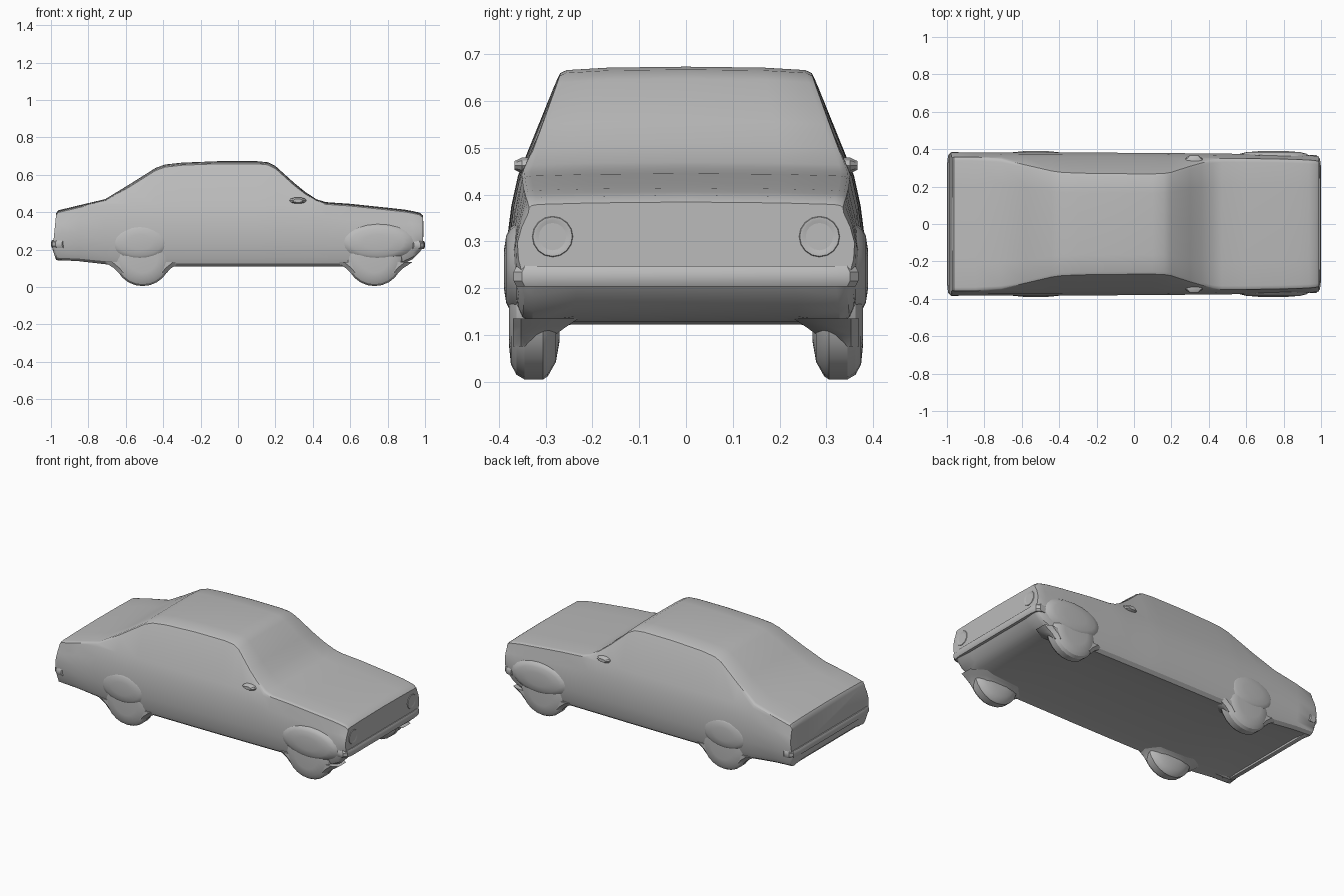
import bpy, bmesh, math
from mathutils import Vector

if "Cube" in bpy.data.objects:
    bpy.data.objects.remove(bpy.data.objects["Cube"])

grey = bpy.data.materials.new("plain grey")
grey.use_nodes = True
grey.diffuse_color = (0.5, 0.5, 0.5, 1)
shader = next(n for n in grey.node_tree.nodes if n.type == "BSDF_PRINCIPLED")
shader.inputs["Base Color"].default_value = grey.diffuse_color
shader.inputs["Roughness"].default_value = 0.7

SIDES = ((1, "back"), (-1, "front"))


def finish(name, bm, angle=30):
    bmesh.ops.recalc_face_normals(bm, faces=bm.faces)
    mesh = bpy.data.meshes.new(name)
    bm.to_mesh(mesh)
    bm.free()
    obj = bpy.data.objects.new(name, mesh)
    bpy.context.collection.objects.link(obj)
    mesh.materials.append(grey)
    bpy.ops.object.select_all(action="DESELECT")
    obj.select_set(True)
    bpy.context.view_layer.objects.active = obj
    bpy.ops.object.shade_smooth_by_angle(angle=math.radians(angle))


def loft(name, rings):
    """Skin closed rings of equal length and cap both ends."""
    bm = bmesh.new()
    rows = [[bm.verts.new(p) for p in ring] for ring in rings]
    count = len(rows[0])
    for a, b in zip(rows, rows[1:]):
        for i in range(count):
            j = (i + 1) % count
            bm.faces.new((a[i], a[j], b[j], b[i]))
    bm.faces.new(rows[0])
    bm.faces.new(rows[-1])
    finish(name, bm)


def box(name, centre, size, bevel):
    bm = bmesh.new()
    bmesh.ops.create_cube(bm, size=1)
    for v in bm.verts:
        v.co = Vector(centre) + Vector([c * s for c, s in zip(v.co, size)])
    bmesh.ops.bevel(bm, geom=bm.edges[:], offset=bevel, segments=2,
                    profile=0.5, affect="EDGES")
    finish(name, bm)


def circle(count):
    """Unit circle as (cos, sin) pairs."""
    return [(math.cos(math.tau * i / count), math.sin(math.tau * i / count))
            for i in range(count)]


def section(x, bottom, top, width, lean=0.0):
    """Cross-section of the car: floor, sill, flank, shoulder, side glass and roof."""
    shoulder = min(0.44, top - 0.02)
    cabin = max(0, top - 0.45)
    drop = min(0.022, 0.008 + 0.15 * cabin)
    flank = [(0.0, -0.04), (0.05, -0.02), (0.14, -0.01), (0.35, -0.002),
             (0.58, 0), (0.8, -0.009)]
    half = [(width - 0.13, bottom + 0.012)]
    half += [(width + dy, bottom + f * (shoulder - bottom)) for f, dy in flank]
    edge = width - 0.025 - 0.37 * cabin
    half += [(width - 0.023, shoulder), (edge, top - drop), (edge - 0.006, top - drop * 0.45),
             (edge - 0.02, top - drop * 0.15), (edge * 0.6, top + 0.002)]
    ring = half + [(0, top + 0.004)] + [(-y, z) for y, z in reversed(half)]
    return [(x + lean * (top - z), y, z) for y, z in ring]


# Body shell with cabin: x, underside, top, half width, end lean
stations = [
    (-0.972, 0.2, 0.392, 0.38, -0.1), (-0.962, 0.145, 0.406, 0.383, -0.04),
    (-0.85, 0.138, 0.433, 0.383), (-0.71, 0.122, 0.466, 0.382),
    (-0.58, 0.112, 0.545, 0.382), (-0.44, 0.11, 0.633, 0.382),
    (-0.39, 0.11, 0.651, 0.382), (-0.3, 0.11, 0.661, 0.381),
    (-0.1, 0.11, 0.669, 0.381), (0.1, 0.11, 0.669, 0.38),
    (0.16, 0.11, 0.663, 0.38), (0.2, 0.11, 0.643, 0.379),
    (0.3, 0.11, 0.553, 0.378), (0.36, 0.11, 0.504, 0.377),
    (0.42, 0.11, 0.465, 0.377), (0.47, 0.11, 0.45, 0.376),
    (0.6, 0.11, 0.441, 0.375), (0.8, 0.116, 0.42, 0.372),
    (0.89, 0.127, 0.41, 0.369), (0.935, 0.15, 0.402, 0.367),
    (0.97, 0.185, 0.394, 0.364), (0.988, 0.21, 0.38, 0.36)]
loft("body_shell", [section(*s) for s in stations])

# Nose lamps
for side, label in SIDES:
    profile = [(0, 0.045), (0.006, 0.042), (0.006, 0.036), (0.002, 0.027)]
    loft(f"headlamp_{label}",
         [[(0.985 + d, side * 0.285 + r * c, 0.31 + r * s) for c, s in circle(16)]
          for d, r in profile])


# Bumpers wrap around the body corners
def bumper(name, end, x, z, half):
    path = [(x - end * 0.06, half + 0.006), (x - end * 0.025, half + 0.006),
            (x - end * 0.006, half - 0.012), (x, half - 0.06)]
    path += [(px, -py) for px, py in reversed(path)]
    outline = [(-0.03, -0.02), (-0.006, -0.022), (0, -0.01),
               (0, 0.01), (-0.006, 0.022), (-0.03, 0.02)]
    loft(name, [[(px + end * d, py * (1 + d / half) if abs(py) > half - 0.02 else py,
                  z + h) for d, h in outline] for px, py in path])


bumper("nose_bumper", 1, 1.0, 0.225, 0.362)
bumper("tail_bumper", -1, -1.0, 0.23, 0.38)
box("tail_apron", (-0.95, 0, 0.165), (0.03, 0.68, 0.045), 0.008)

# Exhaust pipe under one rear corner
loft("exhaust_pipe", [[(x, -0.31 + 0.016 * c, 0.157 + 0.016 * s) for c, s in circle(10)]
                      for x in (-0.965, -0.75)])

# Wheels: distance from centre line, radius
tyre = [(0.27, 0.07), (0.278, 0.115), (0.295, 0.145), (0.305, 0.152), (0.345, 0.152),
        (0.362, 0.142), (0.374, 0.12), (0.378, 0.08)]
# Wing bulges: distance from centre line, size
bulge = [(0.362, 1.1), (0.376, 0.98), (0.384, 0.8), (0.389, 0.45)]
# Collars: height, half length, inner distance from centre line
collar = [(0.135, 0.205, 0.23), (0.118, 0.18, 0.255), (0.1, 0.152, 0.28), (0.075, 0.128, 0.295)]
for place, wx, bx, length in (("tail", -0.51, -0.525, 0.15), ("nose", 0.73, 0.745, 0.18)):
    for side, label in SIDES:
        loft(f"{place}_wheel_{label}",
             [[(wx + r * c, side * y, 0.157 + r * s) for c, s in circle(24)]
              for y, r in tyre])
        # Soft swelling of the wing over each wheel
        loft(f"{place}_wing_bulge_{label}",
             [[(bx + length * k * c, side * y, 0.24 + 0.09 * k * s) for c, s in circle(20)]
              for y, k in bulge])
        # Flared collar joining the wheel to the floor
        loft(f"{place}_wheel_collar_{label}",
             [[(wx - h, side * (y + 0.05), z), (wx - h * 0.6, side * y, z),
               (wx + h * 0.6, side * y, z), (wx + h, side * (y + 0.05), z),
               (wx + h, side * 0.352, z), (wx + h * 0.8, side * 0.37, z),
               (wx - h * 0.8, side * 0.37, z), (wx - h, side * 0.352, z)]
              for z, h, y in collar])

# Door mirrors: tapered pods at the base of the screen
for side, label in SIDES:
    pod = [(0.325, 0.05, 0.018), (0.35, 0.045, 0.018), (0.366, 0.025, 0.01)]
    loft(f"door_mirror_{label}",
         [[(0.32 + a * c, side * y, 0.462 + b * s) for c, s in circle(10)]
          for y, a, b in pod])
